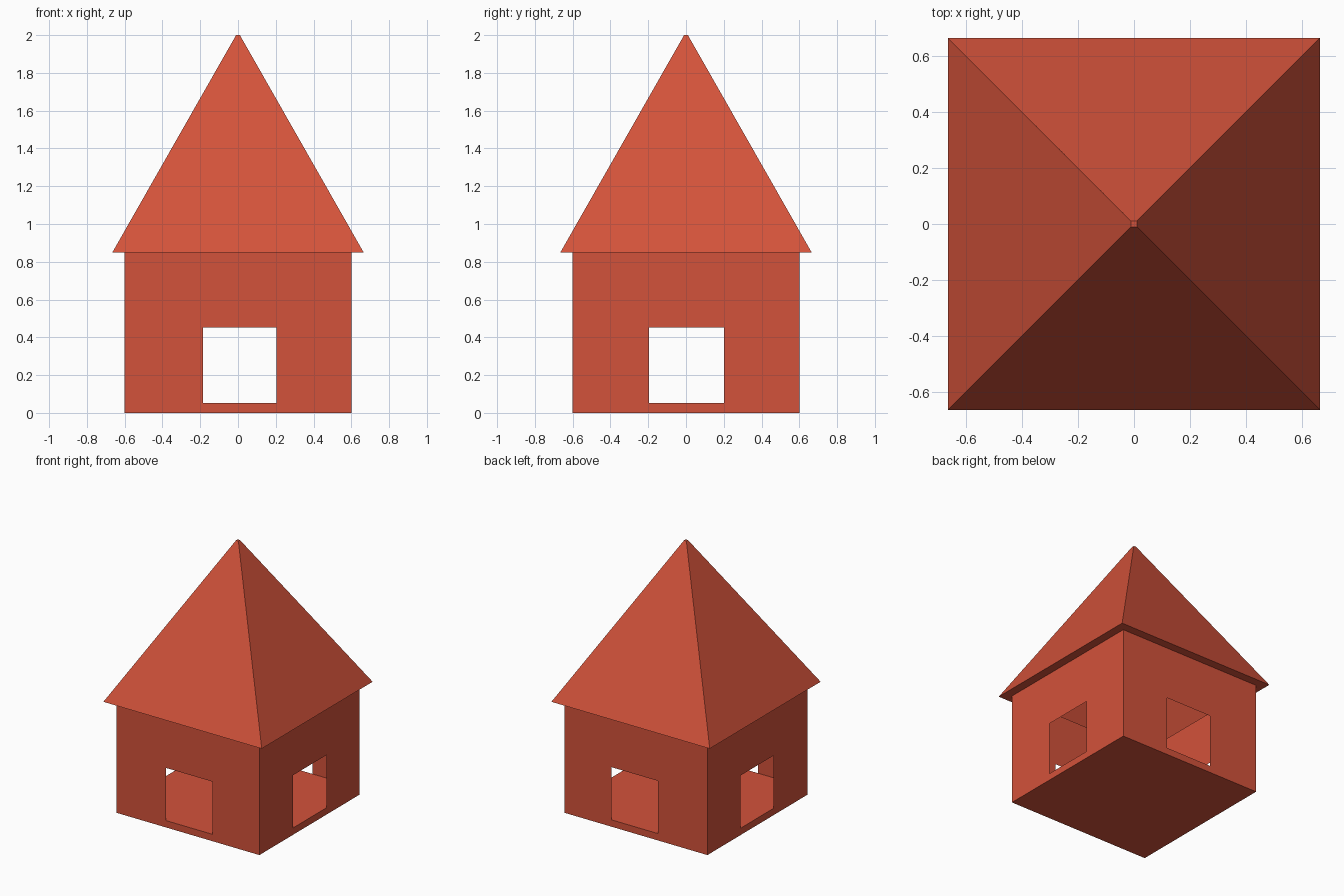
import bpy, bmesh

if "Cube" in bpy.data.objects:
    bpy.data.objects.remove(bpy.data.objects["Cube"])

HALF, FLOOR, SILL_TOP, EAVE_Z, TOP = 0.6, 0.052, 0.452, 0.85, 2.0
EAVE, TIP = 0.665, 0.01

mat = bpy.data.materials.new("brick_red")
mat.diffuse_color = (0.65, 0.085, 0.043, 1)
mat.use_nodes = True
mat.node_tree.nodes["Principled BSDF"].inputs["Base Color"].default_value = mat.diffuse_color


def finish(name, bm):
    bmesh.ops.remove_doubles(bm, verts=bm.verts, dist=1e-4)
    bm.normal_update()
    me = bpy.data.meshes.new(name)
    bm.to_mesh(me)
    bm.free()
    me.materials.append(mat)
    ob = bpy.data.objects.new(name, me)
    bpy.context.collection.objects.link(ob)


def ring(bm, r, z):
    return [bm.verts.new((x * r, y * r, z)) for x, y in ((-1, -1), (1, -1), (1, 1), (-1, 1))]


def bridge(bm, a, b):
    for i in range(4):
        j = (i + 1) % 4
        bm.faces.new((a[i], a[j], b[j], b[i]))


# floor slab, level with the window sills
bm = bmesh.new()
low, high = ring(bm, HALF, 0), ring(bm, HALF, FLOOR)
bridge(bm, low, high)
bm.faces.new(low[::-1])
bm.faces.new(high)
finish("floor_slab", bm)

# four thin walls, each with a square opening
bm = bmesh.new()


def wall(place, a, b, flip):
    us, zs = (-HALF, a, b, HALF), (FLOOR, SILL_TOP, EAVE_Z)
    for i in range(3):
        for k in range(2):
            if (i, k) == (1, 0):
                continue
            quad = [(us[i], zs[k]), (us[i + 1], zs[k]), (us[i + 1], zs[k + 1]), (us[i], zs[k + 1])]
            vs = [bm.verts.new(place(u, z)) for u, z in quad]
            bm.faces.new(vs[::-1] if flip else vs)


for s in (-1, 1):
    wall(lambda u, z: (u, s * HALF, z), -0.185, 0.205, s > 0)
    wall(lambda u, z: (s * HALF, u, z), -0.195, 0.202, s < 0)
finish("walls", bm)

# hollow pyramid roof with flat eaves and a tiny flat tip
bm = bmesh.new()
inner, eave, tip = ring(bm, HALF, EAVE_Z), ring(bm, EAVE, EAVE_Z), ring(bm, TIP, TOP)
bridge(bm, inner, eave)
bridge(bm, eave, tip)
bm.faces.new(tip)
finish("roof", bm)
